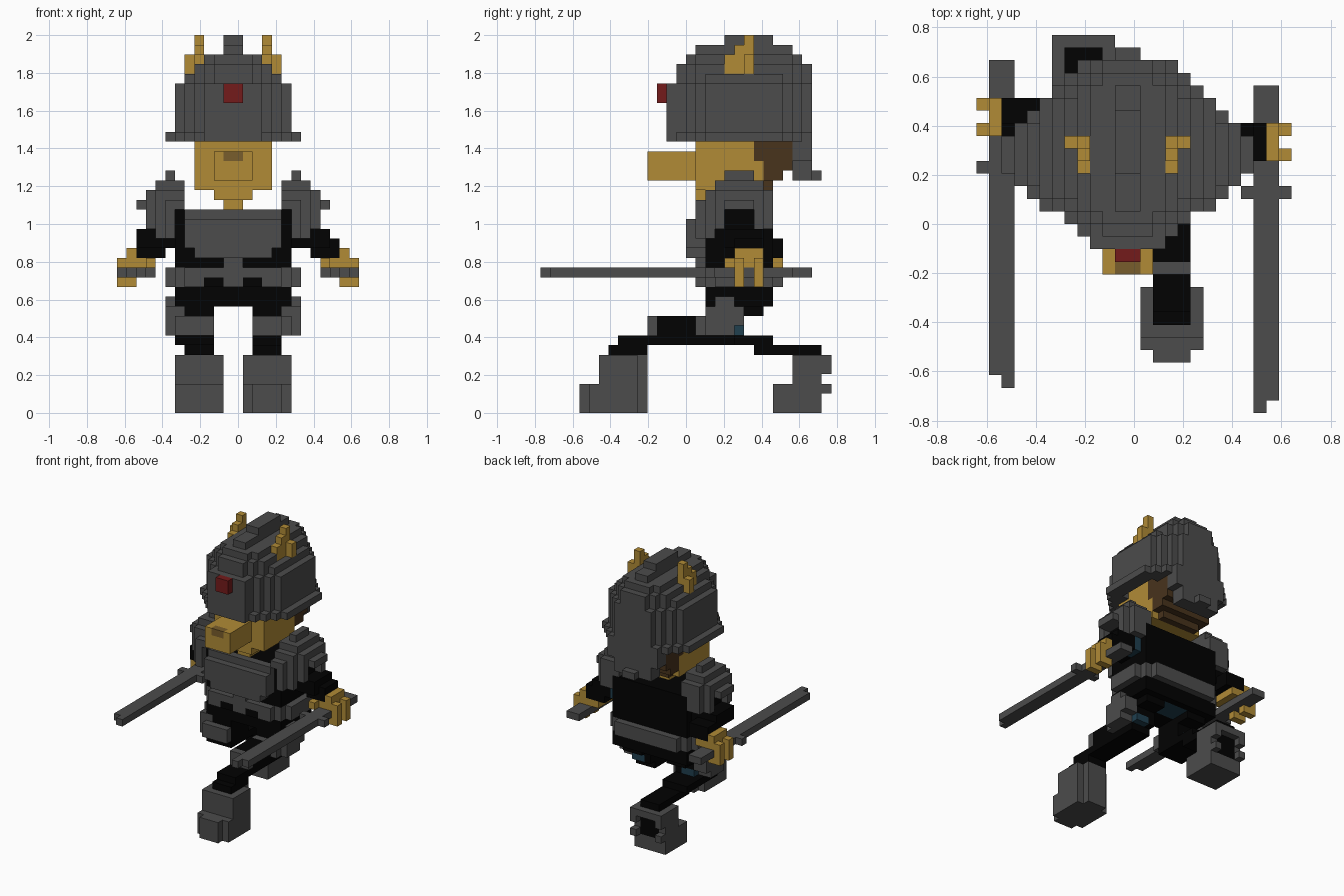
import bpy, bmesh
from itertools import product

UNIT = 2 / 39                 # edge of one cube
CENTRE = (12.5, 15, 0)        # cube coordinates of the origin
taken = set()                 # cubes already used by an earlier part

if "Cube" in bpy.data.objects:
    bpy.data.objects.remove(bpy.data.objects["Cube"])


def material(name, *rgb):
    mat = bpy.data.materials.new(name)
    mat.use_nodes = True
    mat.diffuse_color = (*rgb, 1)
    mat.node_tree.nodes["Principled BSDF"].inputs["Base Color"].default_value = (*rgb, 1)
    return mat


STEEL = material("dark steel", .072, .072, .072)
GOLD = material("golden fur", .44, .26, .037)
BLACK = material("black cloth", .0006, .0006, .0006)
RED = material("red gem", .175, .011, .011)
BROWN = material("brown hair", .065, .033, .012)
NOSE = material("tan nose", .19, .11, .025)
TEAL = material("dark teal", .014, .05, .078)


def box(x0, x1, y0, y1, z0, z1):
    return set(product(range(x0, x1), range(y0, y1), range(z0, z1)))


def boxes(*items):
    return set().union(*(box(*item) for item in items))


def octagon(half, y0, y1, z0, z1, cut):
    """Layer centred on the body whose corners step in at 45 degrees."""
    cells = set()
    for y in range(y0, y1):
        w = min(half, half - cut + min(y - y0, y1 - 1 - y))
        cells |= box(12 - w, 12 + w, y, y + 1, z0, z1)
    return cells


def mirror(cells, width=24, shift=0):
    return {(width - 1 - x, y + shift, z) for x, y, z in cells}


def part(name, mat, cells):
    """Skin the free cubes of a part, leaving out faces between its own cubes."""
    cells = cells - taken
    taken.update(cells)
    bm = bmesh.new()
    corners = {}

    def vertex(p):
        if p not in corners:
            corners[p] = bm.verts.new([(a - c) * UNIT for a, c in zip(p, CENTRE)])
        return corners[p]

    for cell in sorted(cells):
        for axis, side in product(range(3), (0, 1)):
            beside = list(cell)
            beside[axis] += 2 * side - 1
            if tuple(beside) in cells:
                continue
            ring = []
            for u, v in ((0, 0), (1, 0), (1, 1), (0, 1)):
                p = list(cell)
                p[axis] += side
                p[(axis + 1) % 3] += u
                p[(axis + 2) % 3] += v
                ring.append(vertex(tuple(p)))
            bm.faces.new(ring if side else ring[::-1])
    mesh = bpy.data.meshes.new(name)
    bm.to_mesh(mesh)
    bm.free()
    mesh.materials.append(mat)
    bpy.context.collection.objects.link(bpy.data.objects.new(name, mesh))


def pair(name, mat, cells, width=24, shift=0):
    part("left_" + name, mat, cells)
    part("right_" + name, mat, mirror(cells, width, shift))


# Helmet ornaments
pair("horn", GOLD, boxes((15, 16, 19, 22, 35, 37), (16, 17, 21, 22, 35, 37),
                         (15, 16, 20, 22, 37, 38), (15, 16, 21, 22, 38, 39)))
part("helmet_gem", RED, box(11, 13, 12, 13, 32, 34))
part("helmet_crest", STEEL, boxes((11, 13, 16, 26, 37, 38), (11, 13, 19, 24, 38, 39)))

# Head
part("nose", NOSE, box(11, 13, 11, 12, 26, 27))
part("muzzle", GOLD, box(10, 14, 11, 16, 24, 27))
part("hair", BROWN, boxes((8, 16, 22, 26, 26, 32), (8, 16, 23, 26, 25, 26),
                          (8, 16, 23, 25, 24, 25), (9, 15, 23, 24, 23, 24)))
part("head", GOLD, boxes((8, 16, 16, 23, 23, 32), (10, 14, 16, 21, 22, 23),
                         (11, 13, 17, 21, 21, 22)))

# Hollow stepped helmet with a wide rim and a neck guard
dome = octagon(6, 14, 28, 29, 34, 3) | octagon(7, 14, 28, 28, 29, 3)
dome |= octagon(3, 13, 14, 28, 34, 0)
dome -= octagon(5, 15, 27, 28, 32, 3)
for z, half, front, back, cut in ((34, 5, 14, 28, 3), (35, 4, 14, 28, 2), (36, 3, 15, 27, 1)):
    dome |= octagon(half, front, back, z, z + 1, cut)
part("helmet", STEEL, dome)
part("neck_guard", STEEL, octagon(4, 26, 28, 26, 29, 0) | octagon(3, 26, 28, 24, 26, 0)
     | octagon(1, 28, 29, 24, 25, 0))

# Shoulder armour, an arch over each arm that narrows to front and back
guard = boxes((18, 19, 19, 22, 24, 25), (17, 20, 18, 23, 23, 24), (17, 21, 17, 24, 22, 23),
              (17, 22, 16, 24, 21, 22), (18, 21, 16, 18, 18, 21),
              (18, 21, 18, 19, 19, 21), (18, 21, 22, 24, 19, 21))
pair("shoulder_guard", STEEL, {c for c in guard if c[0] < 23 - abs(c[1] - 20)})

# Chest armour, strap and a belt notched beside the strap
part("chest_plate", STEEL, boxes((7, 17, 16, 17, 17, 21), (7, 17, 15, 16, 17, 20),
                                 (8, 16, 15, 17, 16, 17), (11, 13, 16, 17, 13, 16)))
pair("belt_notch", BLACK, box(13, 15, 16, 17, 13, 14))
part("belt", STEEL, octagon(7, 16, 25, 13, 15, 2))
part("torso", BLACK, box(6, 18, 17, 24, 13, 21))

# Swords, each a flat blade with a cross guard
pair("sword", STEEL, boxes((22, 24, 1, 26, 14, 15), (22, 23, 0, 1, 14, 15),
                           (21, 25, 17, 18, 14, 15)), 25, 2)

# Hands wrapped round the sword grips
pair("hand", GOLD, boxes((23, 24, 20, 23, 15, 17), (21, 23, 20, 23, 15, 16),
                         (21, 22, 19, 20, 15, 16),
                         (23, 25, 20, 21, 13, 16), (23, 25, 22, 23, 13, 16)), 25, 2)

# Sleeves
part("left_sleeve_lining", TEAL, box(18, 19, 21, 23, 17, 19))
pair("upper_arm", BLACK, boxes((17, 20, 19, 22, 17, 21), (18, 22, 19, 23, 17, 19)))
pair("forearm", BLACK, box(20, 23, 20, 23, 16, 18), 25, 2)

# Hips with side plates and teal lining
pair("lining", TEAL, box(15, 17, 20, 21, 8, 9))
part("seat_lining", TEAL, box(10, 14, 20, 23, 11, 12))
pair("hip_plate", STEEL, boxes((17, 19, 17, 20, 8, 11), (17, 19, 20, 21, 9, 11),
                               (17, 19, 18, 20, 11, 12)))
part("hips", BLACK, boxes((6, 18, 17, 24, 11, 13), (7, 10, 18, 23, 10, 11),
                          (14, 17, 18, 23, 10, 11)))

# Left leg, stepping forward
part("left_knee_guard", STEEL, box(14, 17, 11, 12, 8, 10) | box(14, 18, 16, 18, 8, 10))
part("left_boot", STEEL, boxes((13, 18, 6, 10, 0, 6), (14, 17, 10, 11, 0, 6),
                               (13, 18, 5, 6, 0, 3), (14, 17, 4, 5, 0, 3)))
part("left_leg", BLACK, boxes((14, 17, 12, 21, 8, 10), (14, 17, 17, 21, 10, 11),
                              (14, 17, 8, 20, 7, 8), (14, 17, 7, 11, 6, 7)))

# Right leg, stretched backward with the boot up on its toe and a dark open sole
part("right_knee_guard", STEEL, box(6, 10, 16, 17, 8, 10))
part("right_sole", BLACK, box(7, 10, 28, 29, 2, 5))
part("right_boot", STEEL, boxes((6, 11, 26, 29, 0, 6), (6, 11, 24, 26, 0, 3),
                                (6, 11, 29, 30, 5, 6)))
for x in (6, 10):
    part("right_boot_tread", STEEL, boxes((x, x + 1, 29, 30, 4, 5), (x, x + 1, 29, 30, 2, 3)))
part("right_leg", BLACK, boxes((7, 10, 17, 21, 8, 11), (6, 10, 17, 24, 7, 8),
                               (7, 10, 22, 29, 6, 7)))
